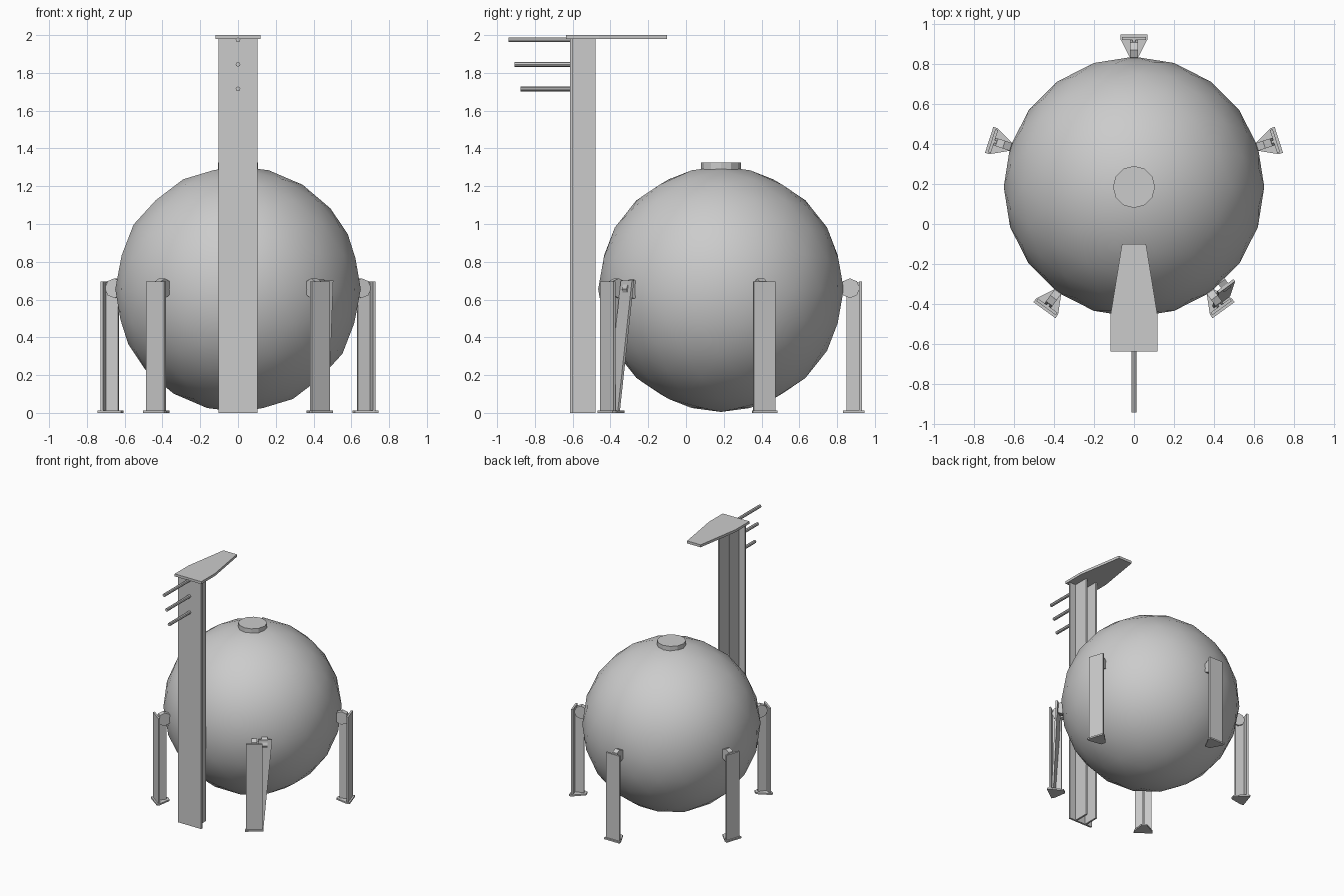
import bpy, bmesh, math
from mathutils import Matrix, Vector

if "Cube" in bpy.data.objects:
    bpy.data.objects.remove(bpy.data.objects["Cube"])

grey = bpy.data.materials.new("light grey")
grey.diffuse_color = (0.6, 0.6, 0.6, 1)
grey.use_nodes = True
grey.node_tree.nodes["Principled BSDF"].inputs["Base Color"].default_value = grey.diffuse_color


def finish(name, bm, matrix=None):
    if matrix is not None:
        bm.transform(matrix)
    bmesh.ops.recalc_face_normals(bm, faces=bm.faces)
    mesh = bpy.data.meshes.new(name)
    bm.to_mesh(mesh)
    bm.free()
    mesh.materials.append(grey)
    obj = bpy.data.objects.new(name, mesh)
    bpy.context.collection.objects.link(obj)
    return obj


def prism(name, outline, z0, z1, matrix=None, shift=(0, 0)):
    """Extrude an xy outline from z0 to z1; shift leans the top."""
    bm = bmesh.new()
    low = [bm.verts.new((x, y, z0)) for x, y in outline]
    top = [bm.verts.new((x + shift[0], y + shift[1], z1)) for x, y in outline]
    bm.faces.new(low[::-1])
    bm.faces.new(top)
    for i in range(len(low)):
        j = (i + 1) % len(low)
        bm.faces.new((low[i], low[j], top[j], top[i]))
    return finish(name, bm, matrix)


def rect(x0, x1, y0, y1):
    return [(x0, y0), (x1, y0), (x1, y1), (x0, y1)]


def cylinder(name, start, end, radius, sides, matrix=None):
    a, b = Vector(start), Vector(end)
    bm = bmesh.new()
    bmesh.ops.create_cone(bm, cap_ends=True, segments=sides,
                          radius1=radius, radius2=radius, depth=(b - a).length)
    bm.transform(Matrix.Translation((a + b) / 2)
                 @ (b - a).to_track_quat('Z', 'Y').to_matrix().to_4x4())
    return finish(name, bm, matrix)


# Spherical tank
CY = 0.185
bm = bmesh.new()
bmesh.ops.create_icosphere(bm, subdivisions=3, radius=0.65)
for f in bm.faces:
    f.smooth = True
finish("tank", bm, Matrix.Translation((0, CY, 0.655)))

# Hatch on top
cylinder("hatch", (0, CY, 1.285), (0, CY, 1.325), 0.105, 12)

# Five T-section legs around the tank; local +x points outward
for i, deg in enumerate((18, 90, 162, 234, 306)):
    m = Matrix.Translation((0, CY, 0)) @ Matrix.Rotation(math.radians(deg), 4, 'Z')
    n = str(i + 1)
    foot = [(0.645, -0.02), (0.738, -0.068), (0.76, -0.068),
            (0.76, 0.068), (0.738, 0.068), (0.645, 0.02)]
    prism("foot_" + n, foot, 0, 0.012, m)
    prism("leg_plate_" + n, rect(0.732, 0.747, -0.06, 0.06), 0.01, 0.695, m)
    prism("leg_web_" + n, rect(0.665, 0.735, -0.007, 0.007), 0.01, 0.69, m)
    cylinder("leg_joint_" + n, (0.683, -0.02, 0.66), (0.683, 0.02, 0.66), 0.052, 8, m)

# Leaning brace beside the front right leg
a = math.radians(306)
t, r = Vector((-math.sin(a), math.cos(a))), Vector((math.cos(a), math.sin(a)))
c = Vector((0.435, -0.385))
prism("leaning_brace",
      [tuple(c + t * u + r * v) for u, v in rect(-0.05, 0.05, -0.007, 0.007)],
      0.01, 0.70, None, (0.025, 0.075))
cylinder("brace_joint", (0.42, -0.30, 0.655), (0.455, -0.275, 0.655), 0.05, 8)

# Tower: front plate with two rear webs
prism("tower_plate", rect(-0.103, 0.103, -0.615, -0.6), 0, 1.98)
for side, x in (("left", -0.045), ("right", 0.045)):
    prism("tower_web_" + side, rect(x - 0.007, x + 0.007, -0.602, -0.48), 0, 1.98)

# Tapered arm plate on the tower
prism("top_plate", [(-0.118, -0.635), (0.118, -0.635), (0.118, -0.46),
                    (0.06, -0.1), (-0.06, -0.1), (-0.118, -0.46)], 1.98, 2.0)

# Three pegs on the tower front
for i in range(3):
    z = 1.975 - 0.13 * i
    cylinder("peg_%d" % (i + 1), (0, -0.605, z), (0, -0.94 + 0.032 * i, z), 0.0125, 8)
